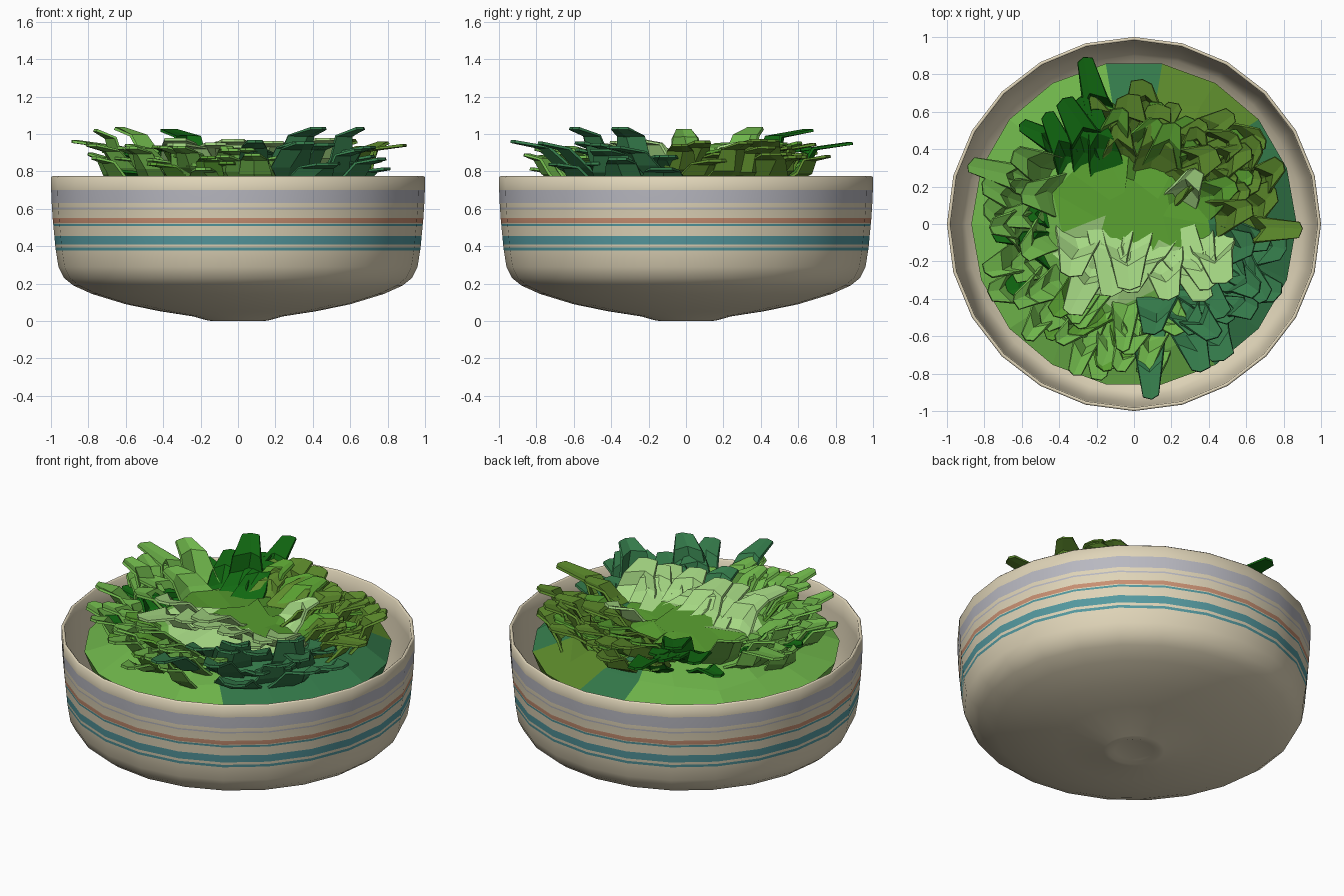
import bpy, bmesh, math, random
from mathutils import Vector

if "Cube" in bpy.data.objects:
    bpy.data.objects.remove(bpy.data.objects["Cube"])

random.seed(5)


def material(name, rgb):
    m = bpy.data.materials.new(name)
    m.diffuse_color = (*rgb, 1)
    m.use_nodes = True
    m.node_tree.nodes["Principled BSDF"].inputs["Base Color"].default_value = m.diffuse_color
    return m


CREAM = material("cream", (0.74, 0.66, 0.48))
GREY = material("grey_glaze", (0.48, 0.48, 0.53))
BLUE = material("teal_glaze", (0.09, 0.32, 0.35))
RUST = material("rust_glaze", (0.58, 0.28, 0.17))
LIGHT = material("light_green", (0.16, 0.47, 0.07))
PALE = material("pale_green", (0.38, 0.69, 0.23))
DARK = material("dark_green", (0.006, 0.15, 0.006))
TEAL = material("blue_green", (0.035, 0.20, 0.07))
OLIVE = material("olive_green", (0.11, 0.26, 0.025))
MID = material("mid_green", (0.10, 0.35, 0.03))
GREENS = [LIGHT, PALE, DARK, TEAL, OLIVE, MID]


def finish(bm, name, mats):
    me = bpy.data.meshes.new(name)
    bm.to_mesh(me)
    bm.free()
    for m in mats:
        me.materials.append(m)
    ob = bpy.data.objects.new(name, me)
    bpy.context.collection.objects.link(ob)
    return ob


def lathe(bm, profile, n):
    # profile rows are (radius, z, material index of the band above the row)
    rings = []
    for r, z, _ in profile:
        rings.append([bm.verts.new((r * math.cos(2 * math.pi * i / n),
                                    r * math.sin(2 * math.pi * i / n), z)) for i in range(n)])
    for k in range(len(rings) - 1):
        for i in range(n):
            j = (i + 1) % n
            f = bm.faces.new((rings[k][i], rings[k][j], rings[k + 1][j], rings[k + 1][i]))
            f.material_index = profile[k][2]
    return rings


# Bowl with painted bands, thin soft rim and inside
bm = bmesh.new()
outer = [(0.11, 0.01, 0), (0.14, 0, 0), (0.17, 0.005, 0), (0.24, 0.025, 0), (0.42, 0.053, 0),
         (0.60, 0.09, 0), (0.78, 0.145, 0), (0.88, 0.19, 0), (0.93, 0.23, 0), (0.96, 0.29, 0),
         (0.974, 0.378, 2), (0.976, 0.394, 0), (0.978, 0.41, 2), (0.982, 0.455, 0),
         (0.987, 0.508, 2), (0.988, 0.52, 0), (0.989, 0.525, 3), (0.991, 0.55, 0),
         (0.994, 0.598, 1), (0.995, 0.607, 0), (0.996, 0.63, 1), (0.999, 0.70, 0), (1.0, 0.768, 0)]
inner = [(0.991, 0.776, 0), (0.982, 0.768, 0), (0.978, 0.66, 0), (0.97, 0.50, 0), (0.955, 0.38, 0),
         (0.935, 0.30, 0), (0.90, 0.24, 0), (0.80, 0.18, 0), (0.60, 0.115, 0), (0.20, 0.04, 0)]
rings = lathe(bm, outer + inner, 24)
bm.faces.new(list(reversed(rings[0])))
bm.faces.new(rings[-1])
bowl = finish(bm, "bowl", [CREAM, GREY, BLUE, RUST])
bpy.context.view_layer.objects.active = bowl
bowl.select_set(True)
bpy.ops.object.shade_smooth_by_angle(angle=math.radians(85))
bowl.select_set(False)


def bed_z(r):
    return 0.86 - 0.18 * (r / 0.87) ** 2


# Bed of greens: a low faceted mound coloured by region
def bed_colour(p):
    x, y = p.x, p.y
    r, a = math.hypot(x, y), math.degrees(math.atan2(y, x)) % 360
    if r < 0.45:
        return 5 if y > -0.06 or r < 0.1 else 1
    if a < 15 or a > 292 or (a < 40 and r > 0.75) or 72 < a < 92:
        return 3
    return 4 if a < 72 else 0


bm = bmesh.new()
rings = lathe(bm, [(0.80, 0.50, 0)] + [(r, bed_z(r), 0) for r in (0.87, 0.68, 0.42, 0.2)], 18)
bm.faces.new(rings[-1])
for ring in rings[2:]:
    for v in ring:
        v.co += Vector((random.uniform(-.05, .05), random.uniform(-.05, .05), random.uniform(-.03, .03)))
for f in bm.faces:
    f.material_index = bed_colour(f.calc_center_median())
finish(bm, "greens_bed", GREENS)


def leaf(bm, angle, r, top, reach, width, turn=0.0):
    # creased strip rising from the bed, bending outwards towards its tip
    root = Vector((r * math.cos(angle), r * math.sin(angle), bed_z(r) - 0.03))
    h = top - root.z
    out = Vector((math.cos(angle + turn), math.sin(angle + turn), 0))
    side = Vector((-out.y, out.x, 0))
    jig = lambda s: random.uniform(-s, s)
    drift = jig(.05)
    stations = [(-0.35, 0.0, 1.2, 0.02), (0.12 + jig(.1), 0.42 + jig(.1), 1.0, 0.04),
                (0.4 + jig(.1), 0.86, 0.8, 0.035), (1.0, 1.0, 0.5, 0.012)]
    rows = []
    for u, v, w, fold in stations:
        c = root + out * (u * reach) + Vector((0, 0, v * h)) + side * (drift * u)
        hw = width * w * 0.5
        rows.append([bm.verts.new(c + side * hw - out * fold * 0.5),
                     bm.verts.new(c + side * jig(hw * .3) + out * fold),
                     bm.verts.new(c - side * hw - out * fold * 0.5)])
    for a, b in zip(rows, rows[1:]):
        for k in (0, 1):
            bm.faces.new((a[k], b[k], b[k + 1], a[k + 1]))


def leaves(bm, name, mat):
    ob = finish(bm, name, [mat])
    s = ob.modifiers.new("thickness", "SOLIDIFY")
    s.thickness = 0.015
    s.offset = 0


def clump(name, mat, a0, a1, r0, r1, count, low, high, reach=0.2, width=0.2, extras=()):
    bm = bmesh.new()
    for i in range(count):
        a = math.radians(a0 + (a1 - a0) * (i + random.random()) / count)
        t = (i * 0.618) % 1  # spread inner and outer leaves evenly
        r = r0 + (r1 - r0) * t
        leaf(bm, a, r, random.uniform(low, high) - 0.05 * t,
             min(reach * random.uniform(.7, 1.2), 0.86 - r), width * random.uniform(.7, 1.15),
             random.uniform(-.45, .45))
    for deg, r, top, rc, w in extras:
        leaf(bm, math.radians(deg), r, top, rc, w)
    leaves(bm, name, mat)


# Shredded leaves, region by region
clump("left_light_leaves", LIGHT, 158, 236, 0.45, 0.72, 14, 0.86, 0.98, 0.18, 0.21,
      [(157, 0.60, 0.96, 0.33, 0.17), (148, 0.54, 1.03, 0.2, 0.2), (180, 0.62, 1.02, .14, .17)])
clump("left_dark_leaves", DARK, 162, 212, 0.45, 0.64, 4, 0.84, 0.94, 0.18, 0.18)
clump("back_dark_leaves", DARK, 114, 142, 0.36, 0.58, 5, 0.88, 0.98, 0.28, 0.2,
      [(108, 0.60, 0.95, 0.32, 0.17), (120, 0.46, 1.02, 0.3, 0.2)])
clump("back_olive_leaves", OLIVE, 35, 108, 0.32, 0.62, 12, 0.87, 0.98, 0.2, 0.22)
clump("back_mid_leaves", MID, 62, 112, 0.38, 0.56, 5, 0.88, 0.98, 0.17, 0.2)
clump("right_olive_leaves", OLIVE, 2, 52, 0.45, 0.72, 11, 0.88, 1.02, 0.17, 0.22,
      [(-3, 0.58, 0.94, 0.31, 0.17)])
clump("right_mid_leaves", MID, 8, 70, 0.38, 0.60, 5, 0.88, 0.97, 0.16, 0.2)
clump("right_blue_green_leaves", TEAL, 286, 358, 0.45, 0.72, 13, 0.84, 0.99, 0.2, 0.24,
      [(278, 0.60, 0.96, 0.33, 0.17), (302, 0.54, 1.03, 0.2, 0.2), (333, 0.60, 1.03, .15, .2)])
clump("front_light_leaves", LIGHT, 236, 290, 0.45, 0.72, 11, 0.84, 0.96, 0.18, 0.19,
      [(247, 0.62, 0.93, 0.24, 0.15)])
clump("front_mid_leaves", MID, 226, 268, 0.46, 0.70, 5, 0.86, 0.97, 0.16, 0.18)

# Pale heart leaves fan towards the front
bm = bmesh.new()
for i in range(9):
    x = -0.30 + 0.09 * i
    y = random.uniform(-0.20, -0.08)
    a = math.atan2(y, x)
    leaf(bm, a, math.hypot(x, y), random.uniform(0.92, 1.0), random.uniform(.18, .32),
         random.uniform(.2, .26), -math.pi / 2 + 0.5 * x + random.uniform(-.3, .3) - a)
leaf(bm, 0.55, 0.3, 0.95, 0.14, 0.18, 0.8)
leaves(bm, "pale_heart_leaves", PALE)
